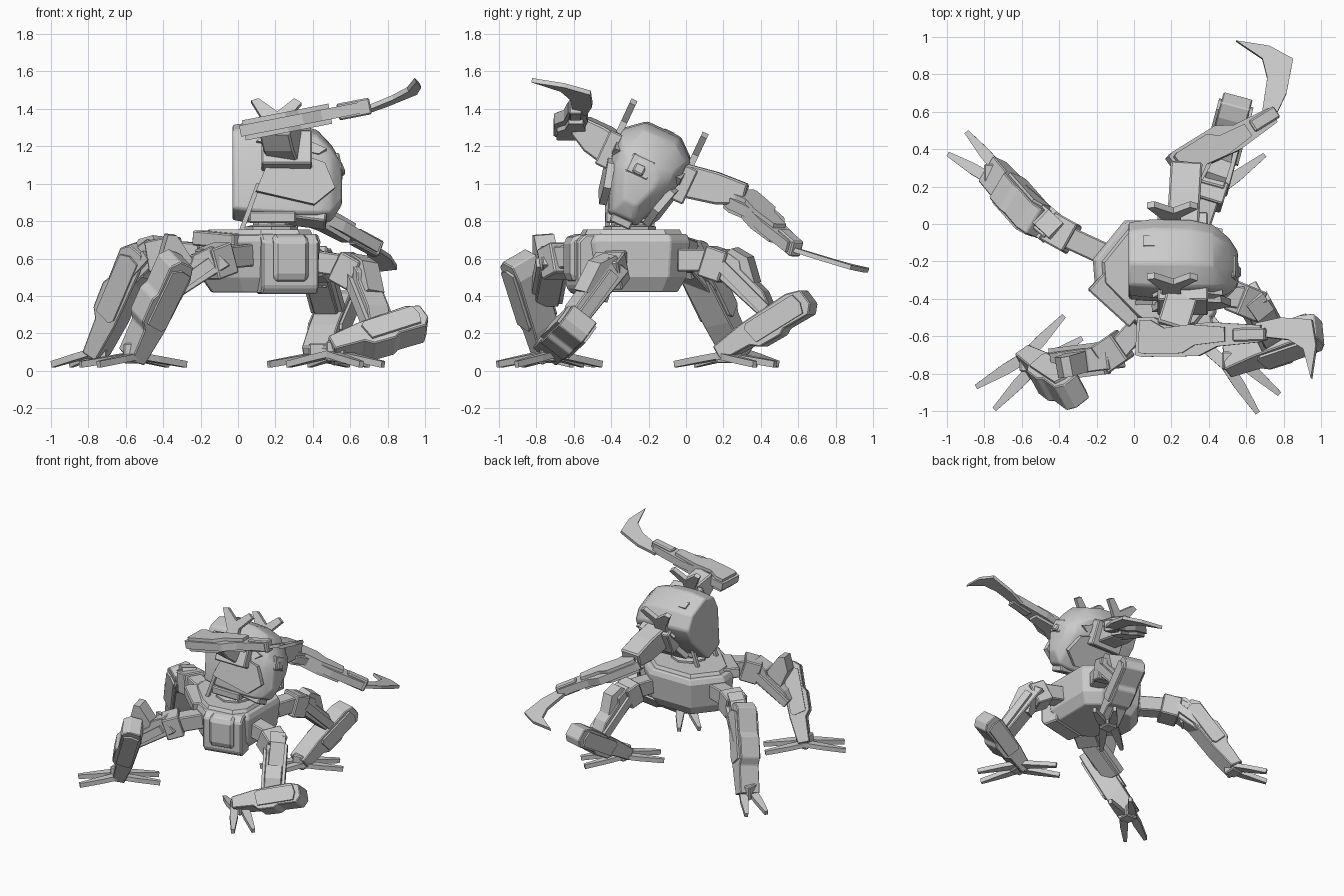
import bpy, bmesh
from math import radians, cos, sin
from mathutils import Vector as V, Matrix

cube = bpy.data.objects.get("Cube")
if cube:
    bpy.data.objects.remove(cube)

grey = bpy.data.materials.new("light_grey")
grey.use_nodes = True
tone = (0.6, 0.6, 0.6, 1)
grey.diffuse_color = tone
grey.node_tree.nodes["Principled BSDF"].inputs["Base Color"].default_value = tone


def loft(name, rings, bevel=0.0, matrix=None, smooth=False):
    """Skin a list of equal-length rings and cap both ends."""
    bm = bmesh.new()
    loops = [[bm.verts.new(p) for p in ring] for ring in rings]
    n = len(loops[0])
    for low, high in zip(loops, loops[1:]):
        for i in range(n):
            j = (i + 1) % n
            bm.faces.new((low[i], low[j], high[j], high[i]))
    bm.faces.new(loops[0][::-1])
    bm.faces.new(loops[-1])
    bmesh.ops.recalc_face_normals(bm, faces=bm.faces)
    if matrix:
        bm.transform(matrix)
    mesh = bpy.data.meshes.new(name)
    bm.to_mesh(mesh)
    bm.free()
    mesh.materials.append(grey)
    ob = bpy.data.objects.new(name, mesh)
    bpy.context.collection.objects.link(ob)
    if bevel:
        mod = ob.modifiers.new("chamfer", "BEVEL")
        mod.width = bevel
        mod.segments = 2 if smooth else 1
    if smooth:
        bpy.context.view_layer.objects.active = ob
        ob.select_set(True)
        bpy.ops.object.shade_smooth_by_angle(angle=radians(40))
        ob.select_set(False)
    return ob


def slab(name, a, b, profile, width, up, bevel=0.0, shift=0.0, matrix=None):
    """Profile of (fraction along a-b, offset along up), extruded sideways."""
    a, b = V(a), V(b)
    side = (b - a).cross(V(up)).normalized()
    rise = side.cross(b - a).normalized()
    rings = [[a + (b - a) * t + rise * h + side * (shift + s * width / 2)
              for t, h in profile] for s in (-1, 1)]
    return loft(name, rings, bevel, matrix)


def bar(name, a, b, width, thick, up=(0, 0, 1), bevel=0.008, shift=0.0, matrix=None):
    h = thick / 2
    return slab(name, a, b, [(0, -h), (0, h), (1, h), (1, -h)], width, up, bevel, shift, matrix)


# Pelvis
outline = [(-.05, .02), (-.22, -.19), (-.21, -.32), (0, -.53), (.12, -.61),
           (.36, -.58), (.44, -.48), (.44, -.08), (.32, .02)]
mid = V((.13, -.28))


def level(z, scale):
    return [(*(mid + (V(p) - mid) * scale), z) for p in outline]


loft("pelvis", [level(.42, .78), level(.5, .94), level(.69, 1), level(.73, .95)], .006)
loft("pelvis_cover", [level(.72, .88), level(.755, .82)])
face = V((.22, -.97, 0))
base, top = V((.27, -.56, .41)), V((.27, -.56, .73))
panel = [(0, -.1), (0, .02), (.12, .05), (.88, .05), (1, .01), (1, -.1)]
slab("front_panel", base, top, panel, .31, face, .01)
slab("front_inset", base + face * .03 + V((0, 0, .06)), top + face * .03, panel, .19, face, .02)
bar("hip_cover", (-.2, -.3, .71), (.02, -.5, .69), .14, .08)

# Waist
loft("waist", [[(.18 + r * cos(radians(a)), -.3 + r * sin(radians(a)), z)
                for a in range(0, 360, 45)]
               for z, r in ((.73, .14), (.77, .14), (.78, .1), (.88, .1))])
bar("waist_block", (.06, -.32, .82), (.31, -.32, .82), .22, .06)
for y in (-.42, -.18):
    bar("waist_piston", (0, y, .7), (.11, y, 1), .025, .025, (1, 0, 0), 0)

# Torso, rolled to one side
roll = Matrix.Translation((0, -.22, 1.07)) @ Matrix.Rotation(radians(-25), 4, "X")
half = [(.1, .235), (.2, .15), (.205, .02), (.085, -.29)]
section = half + [(-s, u) for s, u in reversed(half)]
stations = [(-.03, .93, .01), (.1, 1, .01), (.3, 1, 0), (.42, .93, -.02),
            (.5, .74, -.06), (.555, .42, -.07)]
loft("torso", [[(x, s * k, u * k + d) for s, u in section] for x, k, d in stations],
     .015, roll, True)
bar("top_hatch", (.05, .03, .24), (.11, .03, .24), .06, .02, bevel=0, matrix=roll)
bar("front_hatch", (.53, -.03, -.05), (.51, -.03, .06), .13, .06, (1, 0, 0), matrix=roll)
bar("front_hatch_lid", (.56, -.03, -.035), (.54, -.03, .02), .06, .03, (1, 0, 0), matrix=roll)
bar("chin", (.18, 0, -.26), (.47, 0, -.3), .12, .05, matrix=roll)

cheek = [(0, -.08), (.12, .07), (.3, .11), (.45, .05), (.6, .13), (.85, .1), (1, -.03), (.75, -.13), (.3, -.1)]
brow = [(0, -.02), (.1, .04), (.6, .05), (1, .01), (.9, -.03)]
fin = [(0, -.05), (.4, -.05), (.95, -.13), (1, -.09), (.7, .01), (1, .1), (.9, .14), (.5, .05), (0, .05)]
for m in (-1, 1):
    slab("cheek_plate", (.1, .18 * m, -.12), (.52, .15 * m, -.14), cheek, .04, (0, .25 * m, 1), matrix=roll)
    slab("brow_plate", (.1, .2 * m, .09), (.47, .17 * m, .03), brow, .05, (0, 0, 1), matrix=roll)
    slab("shoulder_fin", (.2, .21 * m, .06), (.2, .21 * m, .32), fin, .035, (1, 0, 0), matrix=roll)
    bar("shoulder_mount", (.26, .14 * m, .02), (.26, .26 * m, .02), .27, .2, matrix=roll)

# Arms with curved blades
forearm = [(0, -.1), (.02, .1), (.15, .1), (.3, .05), (.6, .07), (1, .05),
           (1, -.04), (.65, -.06), (.5, -.11), (.05, -.11)]
blade = [(0, .04), (.4, .07), (.9, .06), (1, -.08), (.96, -.26), (.8, -.1), (.55, -.05), (0, -.03)]
upper = [(0, -.1), (0, .08), (.5, .08), (1, .06), (1, -.05), (.6, -.09)]
arms = [
    ((.27, -.34, 1.16), (.2, -.57, 1.31), (.01, -.6, 1.28), (.68, -.59, 1.41),
     (.65, -.57, 1.38), (.98, -.57, 1.51), (0, 1, 0), (0, 1, -.22)),
    ((.26, -.02, 1.03), (.28, .32, .94), (.23, .27, .93), (.73, .58, .66),
     (.71, .57, .65), (.8, .93, .54), (.58, -.81, 0), (.95, -.32, .05))]
for root, elbow, a, b, c, d, up, tilt in arms:
    slab("upper_arm", root, elbow, upper, .17, (0, 0, 1), .01)
    a, b = V(a), V(b)
    slab("forearm", a, b, forearm, .06, up)
    for shift in (-.042, .042):
        slab("forearm_shell", a.lerp(b, .03), a.lerp(b, .72),
             [(t, h * .85) for t, h in forearm], .025, up, 0, shift)
    bar("wrist", a.lerp(b, .78), a.lerp(b, 1.04), .09, .07, up)
    slab("blade", c, d, blade, .025, tilt)

# Legs: hip, thigh top, shin joint, shin spur, ankle, knee fin tip, toe heading, toe pairs
legs = [
    ((-.16, -.16, .62), (-.42, -.04, .64), (-.62, .13, .42), (-.52, .01, .66), (-.75, .27, .12),
     (-.43, -.02, .73), 140, 1),
    ((.05, -.52, .62), (-.12, -.71, .6), (-.43, -.75, .38), (-.32, -.9, .6), (-.56, -.74, .1),
     (-.4, -.77, .72), 219, 2),
    ((.38, -.37, .59), (.63, -.4, .55), (.75, -.62, .25), (.99, -.57, .26), (.52, -.73, .11),
     (.66, -.42, .63), -49, 2),
    ((.34, -.03, .59), (.41, .18, .59), (.48, .44, .33), (.55, .66, .38), (.43, .21, .1),
     (.45, .28, .66), 45, 2)]
shin = [(-.05, -.05), (-.05, .04), (.28, .05), (.36, .085), (.6, .09), (.66, .07),
        (.95, .075), (1.02, .03), (1, -.06), (.85, -.085), (.3, -.075)]
thigh = [(-.1, -.07), (-.05, .07), (.25, .09), (.35, .06), (.8, .06), (1, .03), (1, -.05), (.4, -.06)]
toe = [(0, -.03), (0, .03), (.4, .03), (1, .013), (1, -.013), (.4, -.03)]
for hip, knee, joint, spur, ankle, tip, heading, pairs in legs:
    hip, knee, joint, spur, ankle, tip = map(V, (hip, knee, joint, spur, ankle, tip))
    out = joint - knee
    bar("hip_link", hip, knee, .12, .12)
    bar("hip_joint", hip.lerp(knee, .65), knee.lerp(joint, .15), .17, .17)
    slab("thigh", knee, joint, thigh, .13, (0, 0, 1), .006)
    for shift in (-.075, .075):
        bar("thigh_strut", knee.lerp(joint, .1), joint, .025, .06, bevel=0, shift=shift)
    slab("knee_fin", knee.lerp(joint, .5), tip, [(0, -.08), (0, .08), (.7, .06), (1, -.02), (.9, -.06)], .11, out)
    slab("shin", ankle, spur, shin, .16, out, .006)
    slab("shin_shell", ankle.lerp(spur, .32), ankle.lerp(spur, .94),
         [(0, -.04), (.06, .055), (.95, .055), (1, 0), (.95, -.06), (.06, -.06)], .19, out)
    bar("ankle_block", ankle - V((0, 0, .06)), ankle + V((0, 0, .05)), .1, .1, (1, 0, 0))
    for k in range(pairs):
        ang = radians(heading + 180 * k)
        reach = V((cos(ang), sin(ang), 0))
        across = reach.cross(V((0, 0, 1)))
        for m in (-1, 1):
            root = ankle + across * .035 * m - V((0, 0, .02))
            end = ankle + across * .077 * m + reach * (.3 if pairs > 1 else .25)
            end.z = .035
            slab("toe", root, end, toe, .035, across)
